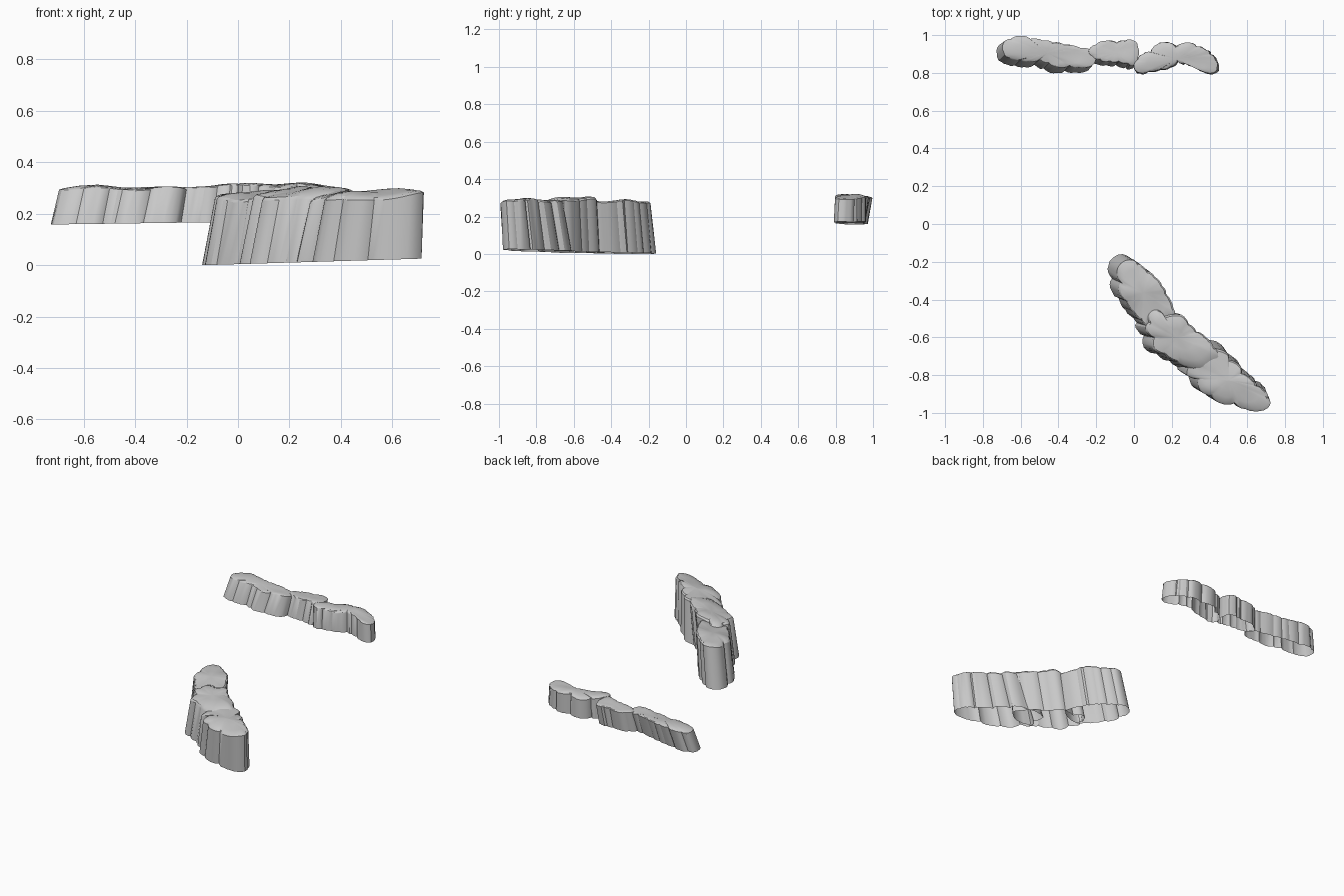
import bpy, bmesh, math, random
from mathutils import Vector

if "Cube" in bpy.data.objects:
    bpy.data.objects.remove(bpy.data.objects["Cube"])

random.seed(4)

stone = bpy.data.materials.new("stone grey")
stone.diffuse_color = (0.58, 0.58, 0.58, 1)
stone.use_nodes = True
stone.node_tree.nodes["Principled BSDF"].inputs["Base Color"].default_value = stone.diffuse_color


def scallop(outline, bulge):
    """Turn a clockwise outline (hundredths of a unit) into rounded lobes with sharp creases."""
    pts = [Vector(p) / 100 for p in outline]
    ring = []
    for i, p in enumerate(pts):
        q = pts[(i + 1) % len(pts)]
        d = q - p
        out = Vector((-d.y, d.x)).normalized() * bulge
        ring += [p, p.lerp(q, 0.3) + out, p.lerp(q, 0.7) + out]
    return ring


def cliff_rock(name, outline, shift, spread, top, base, tilt, dome):
    """Rock with a scalloped wall, a gently domed top and an open underside."""
    ring = scallop(outline, 0.006)
    n = len(ring)
    mid = sum(ring, Vector((0, 0))) / n
    bm = bmesh.new()

    def height(p):
        wave = 0.005 * math.sin(23 * p.x + 9 * p.y) + 0.004 * math.sin(31 * p.y - 7 * p.x)
        return top + tilt * (p.x - mid.x + p.y - mid.y) + wave

    # foot of the wall, leaning away from the top
    foot = []
    for p in ring:
        q = mid + (p - mid) * spread + Vector(shift)
        q += Vector((random.uniform(-1, 1), random.uniform(-1, 1))) * 0.003
        foot.append(bm.verts.new((q.x, q.y, base(q.x))))
    # rim and the rings of the domed top
    rings = [foot]
    for scale, lift in ((1, 0), (0.93, 0.45), (0.7, 0.8), (0.38, 1)):
        row = []
        for p in ring:
            q = mid + (p - mid) * scale
            row.append(bm.verts.new((q.x, q.y, height(q) + lift * dome)))
        rings.append(row)
    for low, high in zip(rings, rings[1:]):
        for i in range(n):
            j = (i + 1) % n
            bm.faces.new((high[i], high[j], low[j], low[i]))
    peak = bm.verts.new((mid.x, mid.y, height(mid) + dome))
    for i in range(n):
        bm.faces.new((rings[-1][(i + 1) % n], rings[-1][i], peak))

    mesh = bpy.data.meshes.new(name)
    bm.to_mesh(mesh)
    bm.free()
    mesh.materials.append(stone)
    obj = bpy.data.objects.new(name, mesh)
    bpy.context.collection.objects.link(obj)
    bpy.context.view_layer.objects.active = obj
    obj.select_set(True)
    bpy.ops.object.shade_smooth_by_angle(angle=math.radians(30))
    obj.select_set(False)


def big_base(x):
    return max(0, 0.03 * (x + 0.13))


def small_base(x):
    return 0.158 + 0.014 * (x + 0.73)


# Front cliff: three tall overlapping rocks running diagonally
cliff_rock("front_cliff_upper",
           [(-7, -21), (-2, -19), (2, -21), (7, -25), (11, -28), (15, -33), (17, -37),
            (21, -45), (21, -49), (14, -53), (7, -54), (4, -51), (0, -47), (-4, -41),
            (-8, -36), (-7, -31), (-9, -26)],
           (-0.04, 0.02), 1.05, 0.262, big_base, 0.12, 0.02)
cliff_rock("front_cliff_middle",
           [(8, -47), (12, -45), (16, -49), (25, -48), (29, -53), (33, -57), (38, -60),
            (42, -65), (46, -71), (38, -77), (29, -76), (23, -73), (16, -69), (10, -66),
            (10, -60), (6, -56), (8, -52)],
           (-0.045, 0.01), 1.04, 0.27, big_base, 0.1, 0.025)
cliff_rock("front_cliff_lower",
           [(29, -67), (34, -65), (41, -66), (49, -68), (50, -72), (56, -75), (57, -79),
            (63, -83), (65, -86), (69, -88), (71, -92), (72, -96), (67, -99), (59, -98),
            (53, -95), (46, -95), (41, -91), (35, -88), (34, -82), (28, -80), (30, -74)],
           (-0.03, 0.03), 1.1, 0.268, big_base, 0.1, 0.022)

# Back cliff: three low rocks in a row, raised above the ground
cliff_rock("back_cliff_left",
           [(-69, 91), (-69, 96), (-65, 98), (-60, 99.5), (-55, 98), (-48, 97), (-43, 96),
            (-37, 95), (-28, 93), (-23, 92), (-20, 89), (-22, 84), (-29, 83), (-34, 84),
            (-40, 83), (-45, 85), (-50, 87), (-55, 86), (-60, 87), (-66, 88)],
           (-0.028, -0.028), 1.02, 0.295, small_base, 0.0, 0.01)
cliff_rock("back_cliff_middle",
           [(-24, 92), (-20, 95), (-15, 97), (-9, 96), (-5, 97), (0, 97), (2, 94), (2, 88),
            (0, 84), (-3, 85), (-8, 86), (-13, 86), (-18, 87), (-22, 89)],
           (-0.015, -0.02), 1.02, 0.302, small_base, 0.0, 0.01)
cliff_rock("back_cliff_right",
           [(0, 83), (2, 87), (5, 90), (9, 91), (12, 95), (18, 96), (22, 94), (29, 96),
            (33, 94), (38, 92), (40, 90), (43, 87), (44, 83), (42, 80), (36, 81), (32, 84),
            (27, 85), (23, 86), (19, 83), (14, 82), (8, 81), (3, 80)],
           (0.003, -0.003), 1.03, 0.302, small_base, -0.02, 0.012)
